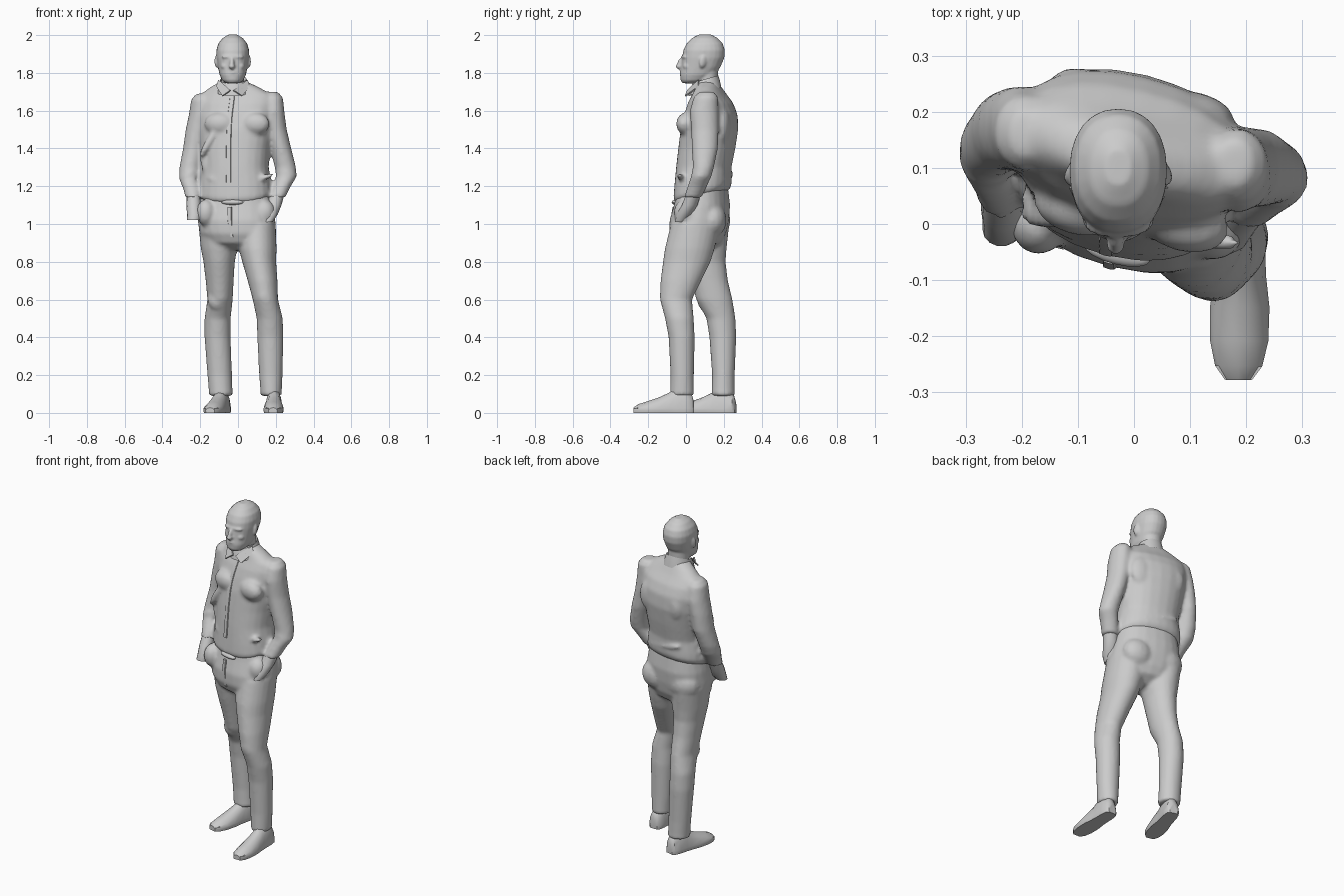
import bpy, bmesh, math
from mathutils import Vector, Matrix

TWIST = math.radians(-14)                      # body is turned slightly
FRONT = Vector((math.sin(TWIST), -math.cos(TWIST), 0))


def mesh_object(name, bm):
    bmesh.ops.recalc_face_normals(bm, faces=bm.faces)
    me = bpy.data.meshes.new(name)
    bm.to_mesh(me)
    bm.free()
    ob = bpy.data.objects.new(name, me)
    bpy.context.collection.objects.link(ob)
    return ob


def skin_rings(name, rings, cap=True):
    bm = bmesh.new()
    vs = [[bm.verts.new(p) for p in r] for r in rings]
    n = len(vs[0])
    for a, b in zip(vs, vs[1:]):
        for i in range(n):
            bm.faces.new((a[i], a[(i + 1) % n], b[(i + 1) % n], b[i]))
    if cap:
        bm.faces.new(vs[0])
        bm.faces.new(vs[-1])
    return mesh_object(name, bm)


def loft(name, rows, rot=0.0, power=2.0, tilt=None, n=24, cap=True):
    """rows: centre x, centre y, z, half width, half depth; tilt: slope per row"""
    rings = []
    for k, (cx, cy, z, a, b) in enumerate(rows):
        s = tilt[k] if tilt else 0
        ring = []
        for i in range(n):
            t = 2 * math.pi * i / n
            c, d = math.cos(t), math.sin(t)
            x = a * math.copysign(abs(c) ** (2 / power), c)
            y = b * math.copysign(abs(d) ** (2 / power), d)
            ring.append((cx + x * math.cos(rot) - y * math.sin(rot),
                         cy + x * math.sin(rot) + y * math.cos(rot), z + s * y))
        rings.append(ring)
    return skin_rings(name, rings, cap)


def blob(name, loc, size, rot=(0, 0, 0)):
    bm = bmesh.new()
    bmesh.ops.create_uvsphere(bm, u_segments=16, v_segments=10, radius=1)
    m = Matrix.Translation(loc)
    for ang, ax in zip(rot, 'XYZ'):
        m = m @ Matrix.Rotation(math.radians(ang), 4, ax)
    bm.transform(m @ Matrix.Diagonal((*size, 1)))
    return mesh_object(name, bm)


def select(obs):
    bpy.ops.object.select_all(action='DESELECT')
    for o in obs:
        o.select_set(True)
    bpy.context.view_layer.objects.active = obs[0]


def fuse(name, parts, voxel, smooth):
    """Join the pieces and melt them into one smooth surface."""
    select(parts)
    bpy.ops.object.join()
    ob = bpy.context.object
    ob.name = name
    r = ob.modifiers.new('melt', 'REMESH')
    r.mode, r.voxel_size, r.use_smooth_shade = 'VOXEL', voxel, True
    s = ob.modifiers.new('soften', 'SMOOTH')
    s.factor, s.iterations = 0.5, smooth
    bpy.ops.object.convert(target='MESH')
    bpy.ops.object.shade_smooth()
    return ob


def soft(ob):
    select([ob])
    bpy.ops.object.shade_smooth_by_angle(angle=math.radians(40))


# shirt: body, sleeves and folds
body = [(-.012, .085, 1.145, .185, .135), (-.015, .087, 1.17, .198, .148), (-.015, .09, 1.22, .193, .146),
        (-.015, .094, 1.3, .178, .142), (-.015, .11, 1.4, .187, .146), (-.012, .124, 1.5, .203, .146),
        (-.01, .132, 1.58, .212, .132), (-.008, .13, 1.64, .212, .108), (-.01, .125, 1.685, .195, .078),
        (-.018, .12, 1.725, .13, .06), (-.025, .115, 1.755, .068, .05)]
torso = loft('torso', body, TWIST, 2.25, [.25, .25, .12] + [0] * 8)
sleeve_l = [(.18, .11, 1.7, .03, .04), (.183, .105, 1.67, .055, .065), (.185, .096, 1.6, .06, .076),
            (.2, .1, 1.5, .058, .073), (.226, .1, 1.4, .056, .069), (.251, .092, 1.3, .056, .056),
            (.256, .08, 1.25, .055, .054), (.23, .06, 1.2, .05, .051), (.203, .036, 1.14, .048, .047)]
sleeve_r = [(-.19, .16, 1.69, .03, .04), (-.193, .163, 1.66, .055, .066), (-.2, .17, 1.58, .06, .076),
            (-.219, .17, 1.5, .058, .073), (-.235, .165, 1.4, .056, .07), (-.254, .142, 1.3, .056, .06),
            (-.257, .12, 1.24, .055, .056), (-.241, .08, 1.18, .047, .052), (-.236, .055, 1.14, .044, .047)]
folds = [((-.17, .045, 1.3), (.022, .02, .1), (0, -14, 0)), ((-.15, .02, 1.44), (.02, .03, .1), (0, 30, 0)),
         ((.12, -.02, 1.24), (.08, .02, .016), (0, -18, -14)), ((-.09, -.015, 1.22), (.08, .02, .016), (0, 20, -14)),
         ((-.1, .03, 1.53), (.08, .05, .06), (0, 0, -14)), ((.09, -.0, 1.53), (.08, .05, .06), (0, 0, -14)),
         ((-.08, .24, 1.52), (.07, .035, .09), (0, 0, -14)), ((.11, .2, 1.52), (.07, .035, .09), (0, 0, -14)),
         ((.0, .21, 1.25), (.13, .03, .016), (0, 12, -14)), ((.26, .05, 1.27), (.045, .02, .014), (0, 30, 0)),
         ((-.265, .09, 1.26), (.04, .025, .014), (0, -30, 0))]
shirt = [torso, loft('sleeve', sleeve_l), loft('sleeve', sleeve_r)]
shirt += [blob('fold', *f) for f in folds]
fuse('shirt', shirt, .011, 4)

# button strip down the front of the shirt
strip = []
for cx, cy, z, a, b in body[2:9]:
    p = Vector((cx, cy, z)) + FRONT * (b - .001)
    strip.append((p.x, p.y, z, .013, .006))
soft(loft('button_strip', strip, TWIST, 4, n=8))

# trousers: hips and two legs
hips = loft('hips', [(-.01, .09, 1.2, .178, .125), (-.01, .085, 1.1, .197, .142), (-.008, .07, 1.02, .207, .15),
                     (-.002, .062, .95, .202, .143), (0, .06, .9, .17, .12), (.002, .06, .86, .06, .06)], TWIST, 2.3)
leg_l = [(.1, .05, 1.0, .1, .13), (.104, .02, .87, .1, .132), (.112, .004, .8, .09, .126),
         (.13, -.027, .7, .079, .108), (.145, -.053, .6, .067, .085), (.168, -.035, .5, .069, .076),
         (.171, -.023, .4, .069, .069), (.174, -.02, .2, .062, .062), (.175, -.021, .12, .057, .063),
         (.175, -.021, .09, .056, .064)]
leg_r = [(-.11, .1, 1.0, .1, .13), (-.1, .1, .87, .097, .115), (-.1, .105, .8, .083, .105),
         (-.097, .125, .7, .074, .097), (-.095, .15, .6, .067, .096), (-.108, .185, .5, .069, .077),
         (-.108, .195, .4, .069, .071), (-.097, .198, .2, .065, .06), (-.092, .197, .12, .063, .061),
         (-.09, .197, .09, .064, .063)]
extra = [((-.1, .16, 1.02), (.1, .075, .09)), ((.09, .14, 1.02), (.1, .075, .09)),
         ((.14, -.09, .62), (.05, .05, .06)), ((-.11, .1, .6), (.05, .04, .06)),
         ((.14, -.005, 1.06), (.06, .06, .07)), ((-.17, .0, 1.06), (.05, .055, .07))]
fuse('trousers', [hips, loft('leg', leg_l), loft('leg', leg_r)] + [blob('form', *e) for e in extra], .011, 3)

# fly seam and the bunched shirt hem above it
c = Vector((-.008, .07, 0)) + FRONT * .149
soft(loft('fly_seam', [(c.x + .012, c.y + .006, .93, .008, .006), (c.x, c.y, 1.02, .012, .006),
                       (c.x, c.y + .01, 1.09, .012, .006)], TWIST, 3, n=8))
soft(blob('shirt_tuck', (-.03, -.052, 1.115), (.06, .02, .014), (0, 0, -14)))

# hands slipping into the pockets
hand_l = [(.207, .04, 1.16, .04, .04), (.187, .02, 1.1, .043, .042), (.168, -.01, 1.05, .042, .042),
          (.155, -.03, 1.01, .028, .028)]
hand_r = [(-.236, .06, 1.16, .036, .038), (-.235, .03, 1.1, .038, .042), (-.23, .005, 1.05, .04, .04),
          (-.236, -.01, 1.02, .034, .03)]
for side, rows in (('left', hand_l), ('right', hand_r)):
    soft(loft(side + '_hand', rows, n=14))

# shoes: distance from heel, half width, height
SHOE = [(0, .024, .06), (.012, .037, .1), (.05, .043, .13), (.1, .044, .13), (.135, .046, .105),
        (.19, .053, .08), (.25, .052, .06), (.295, .042, .046), (.32, .024, .028)]
for side, heel, toe in (('left', (.192, .042), (.186, -.278)), ('right', (-.07, .262), (-.148, -.04))):
    h, t = Vector((*heel, 0)), Vector((*toe, 0))
    along = (t - h) / .32
    across = Vector((-along.y, along.x, 0)).normalized()
    rings = []
    for d, w, ht in SHOE:
        p = h + along * d
        prof = [(-.95, 0), (-1, .012), (-1, .024), (-.85, ht * .62), (-.5, ht * .9), (0, ht),
                (.5, ht * .9), (.85, ht * .62), (1, .024), (1, .012), (.95, 0)]
        rings.append([p + across * w * u + Vector((0, 0, min(z, ht))) for u, z in prof])
    soft(skin_rings(side + '_shoe', rings))

# head: skull, neck and face
X = -.028
skull = [(X, .03, 1.745, .035, .048), (X, .042, 1.76, .056, .07), (X, .06, 1.79, .07, .092),
         (X, .078, 1.83, .078, .104), (X, .091, 1.88, .086, .112), (X, .096, 1.92, .087, .11),
         (X, .099, 1.955, .077, .096), (X, .1, 1.985, .053, .067), (X, .101, 2.003, .022, .032)]
neck = [(X, .12, 1.66, .07, .06), (X, .112, 1.74, .06, .056), (X, .112, 1.83, .062, .06)]
face = [blob('nose', (X - .004, -.027, 1.85), (.013, .02, .036), (-22, 0, 0)),
        blob('nose_tip', (X - .005, -.035, 1.834), (.017, .02, .013)),
        blob('brow', (X, -.004, 1.885), (.06, .021, .012)),
        blob('mouth', (X, -.014, 1.802), (.03, .02, .014)),
        blob('chin', (X, -.006, 1.768), (.028, .025, .018))]
for s in (-1, 1):
    face.append(blob('ear', (X + s * .085, .09, 1.86), (.01, .02, .034), (-12, 0, s * 20)))
    face.append(blob('cheek', (X + s * .038, .008, 1.835), (.026, .025, .02)))
fuse('head', [loft('skull', skull, 0, 2.2), loft('neck', neck)] + face, .0065, 3)

# shirt collar: standing band and two pointed flaps
soft(loft('collar_band', [(-.022, .1, 1.7, .088, .088), (-.024, .1, 1.735, .078, .08),
                          (-.025, .104, 1.765, .07, .068), (-.025, .104, 1.745, .06, .06)],
          TWIST / 2, 2.1, [.25, .3, .3, .3], cap=False))
for s in (-1, 1):
    bm = bmesh.new()
    pts = [(-.032 + s * .006, .012, 1.705), (-.026 + s * .074, .07, 1.76), (-.026 + s * .086, .07, 1.725),
           (-.03 + s * .05, .0, 1.675)]
    bm.faces.new([bm.verts.new(p) for p in pts])
    flap = mesh_object('collar_flap', bm)
    flap.modifiers.new('thickness', 'SOLIDIFY').thickness = .008
